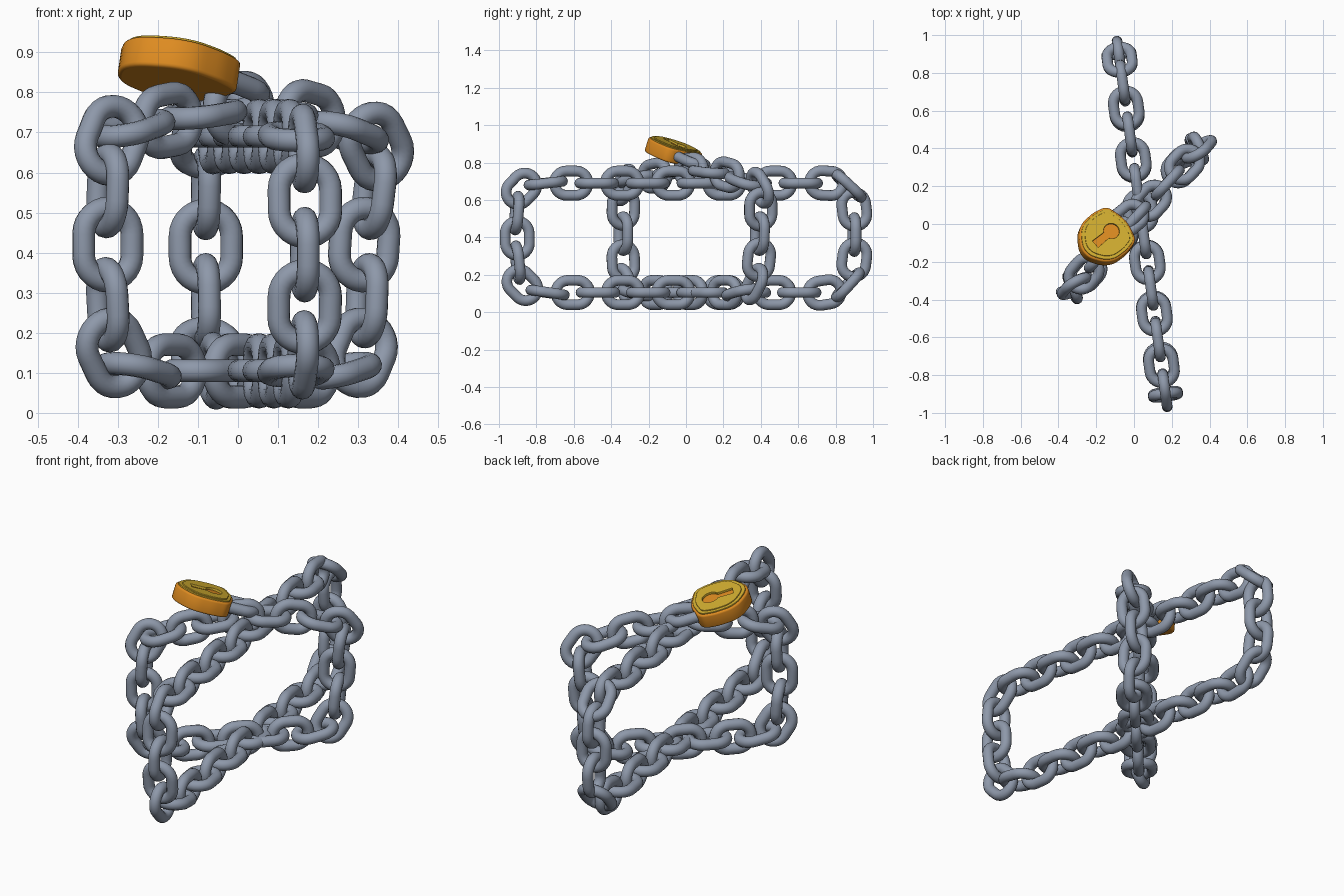
import bpy
from math import sin, cos, pi, radians
from mathutils import Vector, Matrix

if "Cube" in bpy.data.objects:
    bpy.data.objects.remove(bpy.data.objects["Cube"])


def material(name, rgb):
    m = bpy.data.materials.new(name)
    m.diffuse_color = (*rgb, 1)
    m.use_nodes = True
    m.node_tree.nodes["Principled BSDF"].inputs["Base Color"].default_value = m.diffuse_color
    return m


STEEL = material("steel blue grey", (0.27, 0.315, 0.40))
ORANGE = material("lock orange", (0.73, 0.26, 0.015))
YELLOW = material("plate yellow", (0.64, 0.42, 0.03))
WIRE = 0.0285


def tube(name, path, closed, sides=14):
    """Round wire swept along a flat path in the xy plane."""
    n = len(path)
    verts, faces = [], []
    for i, p in enumerate(path):
        a = path[(i - 1) % n] if closed else path[max(i - 1, 0)]
        b = path[(i + 1) % n] if closed else path[min(i + 1, n - 1)]
        t = (b - a).normalized()
        out = Vector((t.y, -t.x, 0))
        for k in range(sides):
            w = 2 * pi * k / sides
            verts.append(p + out * cos(w) * WIRE + Vector((0, 0, sin(w) * WIRE)))
    for i in range(n if closed else n - 1):
        for k in range(sides):
            a, b = i * sides, (i + 1) % n * sides
            q = (k + 1) % sides
            faces.append((a + k, a + q, b + q, b + k))
    me = bpy.data.meshes.new(name)
    me.from_pydata(verts, [], faces)
    me.polygons.foreach_set("use_smooth", [True] * len(faces))
    me.materials.append(STEEL)
    me.update()
    return me


def place(name, data, matrix):
    ob = bpy.data.objects.new(name, data)
    bpy.context.collection.objects.link(ob)
    ob.matrix_world = matrix
    return ob


def frame(x, y, z, loc):
    m = Matrix((x, y, z)).transposed().to_4x4()
    m.translation = loc
    return m


# One stadium-shaped link shared by both chains
R, HALF = 0.065, 0.026
oval = []
for s, start in ((1, 0), (-1, pi)):
    for i in range(15):
        a = start + pi * i / 14
        oval.append(Vector((R * cos(a), R * sin(a) + s * HALF, 0)))
LINK = tube("chain_link", oval, True)


def chain(name, pts, angle):
    """Closed chain; even links lie across the loop, odd links lie in its plane."""
    n = len(pts)
    for i, p in enumerate(pts):
        t = (pts[(i + 1) % n] - pts[i - 1]).normalized()
        a = angle(i)
        nrm = Vector((-sin(a), cos(a), 0))
        nrm = (nrm - t * nrm.dot(t)).normalized()
        wide = nrm if i % 2 == 0 else t.cross(nrm)
        place(f"{name}_link_{i:02d}", LINK, frame(wide, t, wide.cross(t), p))


def row(a, b, n):
    a, b = Vector(a), Vector(b)
    return [a.lerp(b, i / (n - 1)) for i in range(n)]


# Long chain loop
flat = row((-0.75, 0.69), (0.75, 0.69), 12)
flat += [Vector(p) for p in ((0.87, 0.675), (0.9, 0.55), (0.9, 0.415), (0.9, 0.28), (0.865, 0.145))]
flat += row((0.74, 0.105), (-0.74, 0.105), 12)
flat += [Vector(p) for p in ((-0.875, 0.145), (-0.9, 0.265), (-0.902, 0.395), (-0.905, 0.53), (-0.88, 0.66))]
chain("long_chain", [Vector((0.043 - 0.137 * y, y, z)) for y, z in flat],
      lambda i: radians(97.8))

# Short chain loop crossing it, its ends twisted towards the front
pts = row((-0.265, -0.262, 0), (0.268, 0.315, 0), 7)
for p, z in zip(pts, (0.71, 0.73, 0.745, 0.76, 0.75, 0.735, 0.70)):
    p.z = z
pts += [Vector(p) for p in ((0.345, 0.395, 0.665), (0.34, 0.4, 0.55), (0.315, 0.395, 0.42),
                            (0.322, 0.39, 0.28), (0.305, 0.365, 0.15))]
pts += row((0.25, 0.3, 0.105), (-0.25, -0.255, 0.105), 7)
pts += [Vector(p) for p in ((-0.31, -0.325, 0.15), (-0.325, -0.335, 0.27), (-0.325, -0.335, 0.42),
                            (-0.325, -0.335, 0.555), (-0.315, -0.33, 0.68))]
chain("short_chain", pts,
      lambda i: radians(22 if 7 <= i <= 11 or i >= 19 else 47))

# Padlock frame: tilted, shackle pointing to +x +y
nz = Vector((0.15, 0.30, 1)).normalized()
up = Vector((0.75, 0.66, 0))
up = (up - nz * up.dot(nz)).normalized()
LOCK = frame(up.cross(nz), up, nz, Vector((-0.143, -0.058, 0.892)))

half = [(0.06, 0.122), (0.115, 0.1), (0.132, 0.06), (0.138, -0.01), (0.125, -0.075), (0.075, -0.13)]
SHIELD = [(0, 0.132)] + half + [(0, -0.16)] + [(-x, y) for x, y in reversed(half)]

# Keyhole outline: round top with a slot
KEYHOLE = [(0.042 * cos(radians(a)), 0.03 + 0.042 * sin(radians(a))) for a in range(-62, 243, 16)]
KEYHOLE += [(-0.023, -0.085), (0.023, -0.085)]


def plate(name, scale, top, thick, bevel, mat, hole=None):
    cu = bpy.data.curves.new(name, 'CURVE')
    cu.dimensions, cu.fill_mode = '2D', 'BOTH'
    cu.resolution_u = 5
    sp = cu.splines.new('BEZIER')
    sp.bezier_points.add(len(SHIELD) - 1)
    for bp, (x, y) in zip(sp.bezier_points, SHIELD):
        bp.co = (x * scale, y * scale, 0)
        bp.handle_left_type = bp.handle_right_type = 'AUTO'
    sp.use_cyclic_u = True
    if hole:
        sp = cu.splines.new('POLY')
        sp.points.add(len(hole) - 1)
        for pt, (x, y) in zip(sp.points, hole):
            pt.co = (x, y, 0, 1)
        sp.use_cyclic_u = True
    cu.extrude = thick / 2 - bevel
    cu.bevel_depth, cu.bevel_resolution, cu.offset = bevel, 2, -bevel
    cu.materials.append(mat)
    ob = place(name, cu, LOCK @ Matrix.Translation((0, 0, top - thick / 2)))
    bpy.ops.object.select_all(action='DESELECT')
    ob.select_set(True)
    bpy.context.view_layer.objects.active = ob
    bpy.ops.object.convert(target='MESH')
    bpy.ops.object.shade_smooth_by_angle(angle=radians(35))


# Padlock body and stepped face plates with a keyhole
plate("lock_body", 1.0, 0.0, 0.078, 0.01, ORANGE)
plate("lock_face_rim", 0.92, 0.006, 0.009, 0.002, YELLOW, KEYHOLE)
plate("lock_face", 0.80, 0.011, 0.009, 0.002, YELLOW, KEYHOLE)

# Shackle hooked through the chain
S = 0.06
bow = [Vector((S, 0.05, 0)), Vector((S, 0.12, 0))]
bow += [Vector((S * cos(pi * i / 14), 0.19 + S * sin(pi * i / 14), 0)) for i in range(15)]
bow += [Vector((-S, 0.12, 0)), Vector((-S, 0.05, 0))]
place("lock_shackle", tube("lock_shackle", bow, False),
      LOCK @ Matrix.Translation((0, 0, -0.036)))
